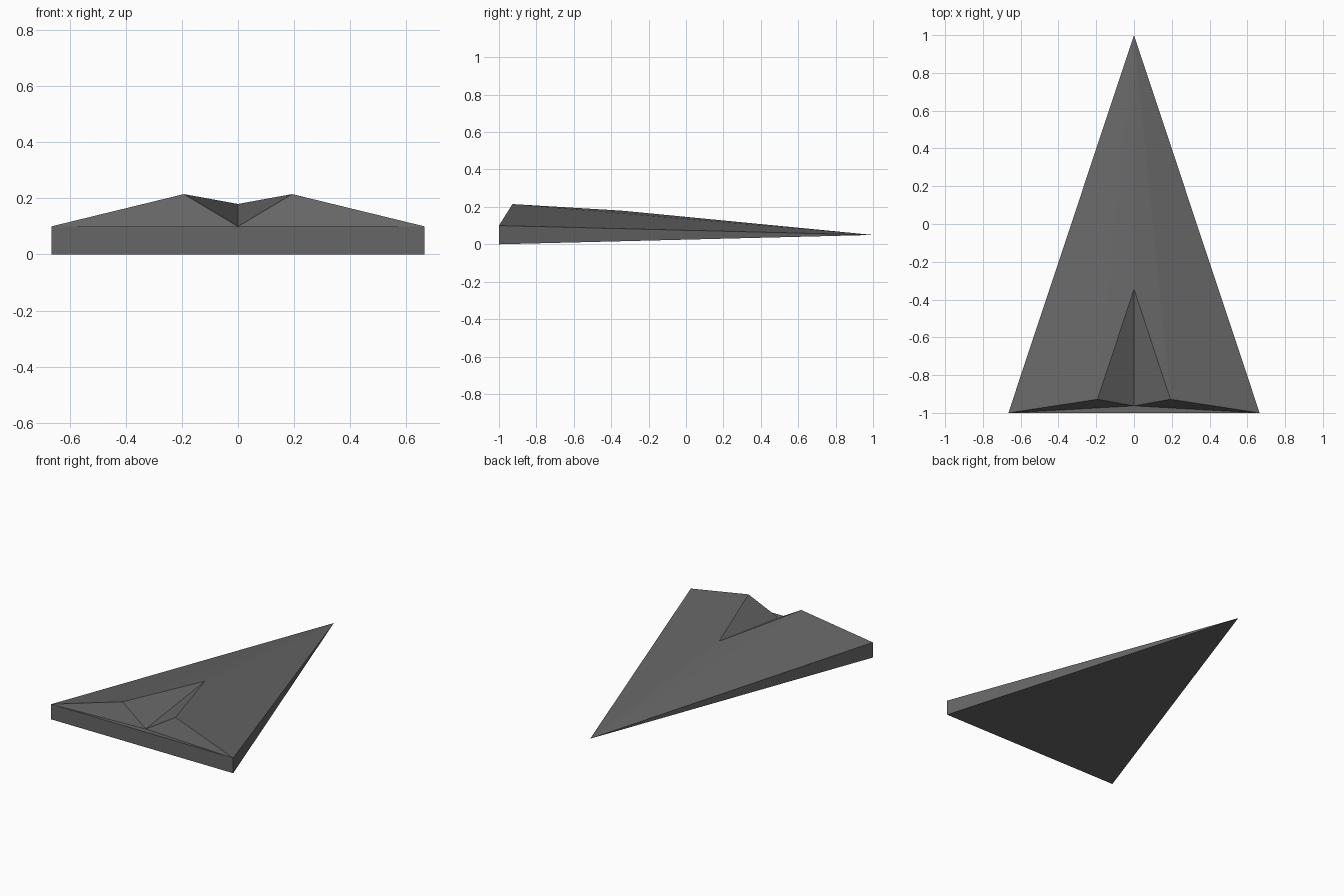
import bpy, bmesh

if "Cube" in bpy.data.objects:
    bpy.data.objects.remove(bpy.data.objects["Cube"])

# Single flat colour
grey = bpy.data.materials.new("dark grey")
grey.diffuse_color = (0.133, 0.133, 0.133, 1)
grey.use_nodes = True
grey.node_tree.nodes["Principled BSDF"].inputs["Base Color"].default_value = grey.diffuse_color

# Key points of the right half of the wedge hull
pts = {
    "nose": (0, 1, 0.05),
    "low_corner": (0.665, -1, 0),
    "top_corner": (0.665, -1, 0.10),
    "low_mid": (0, -1, 0),
    "top_mid": (0, -1, 0.10),
    "peak": (0.193, -0.928, 0.215),
    "notch_front": (0, -0.345, 0.18),
    "notch_floor": (0, -0.963, 0.10),
}
panels = [
    ("nose", "low_mid", "low_corner"),                    # underside
    ("nose", "low_corner", "top_corner"),                 # side edge
    ("low_mid", "low_corner", "top_corner", "top_mid"),   # stern
    ("top_mid", "top_corner", "notch_floor"),             # stern ledge
    ("top_corner", "peak", "notch_floor"),                # rear slope
    ("peak", "notch_front", "notch_floor"),               # notch wall
    ("nose", "top_corner", "peak"),                       # deck
    ("nose", "peak", "notch_front"),                      # deck ridge
]

bm = bmesh.new()
v = {name: bm.verts.new(co) for name, co in pts.items()}
for panel in panels:
    bm.faces.new([v[n] for n in panel])

# Mirror to the left half and weld along the centre line
bmesh.ops.mirror(bm, geom=bm.verts[:] + bm.edges[:] + bm.faces[:],
                 axis='X', merge_dist=0.0001)
bmesh.ops.remove_doubles(bm, verts=bm.verts[:], dist=0.0001)
bmesh.ops.recalc_face_normals(bm, faces=bm.faces[:])

mesh = bpy.data.meshes.new("wedge_hull")
bm.to_mesh(mesh)
bm.free()
mesh.materials.append(grey)
hull = bpy.data.objects.new("wedge_hull", mesh)
bpy.context.collection.objects.link(hull)
